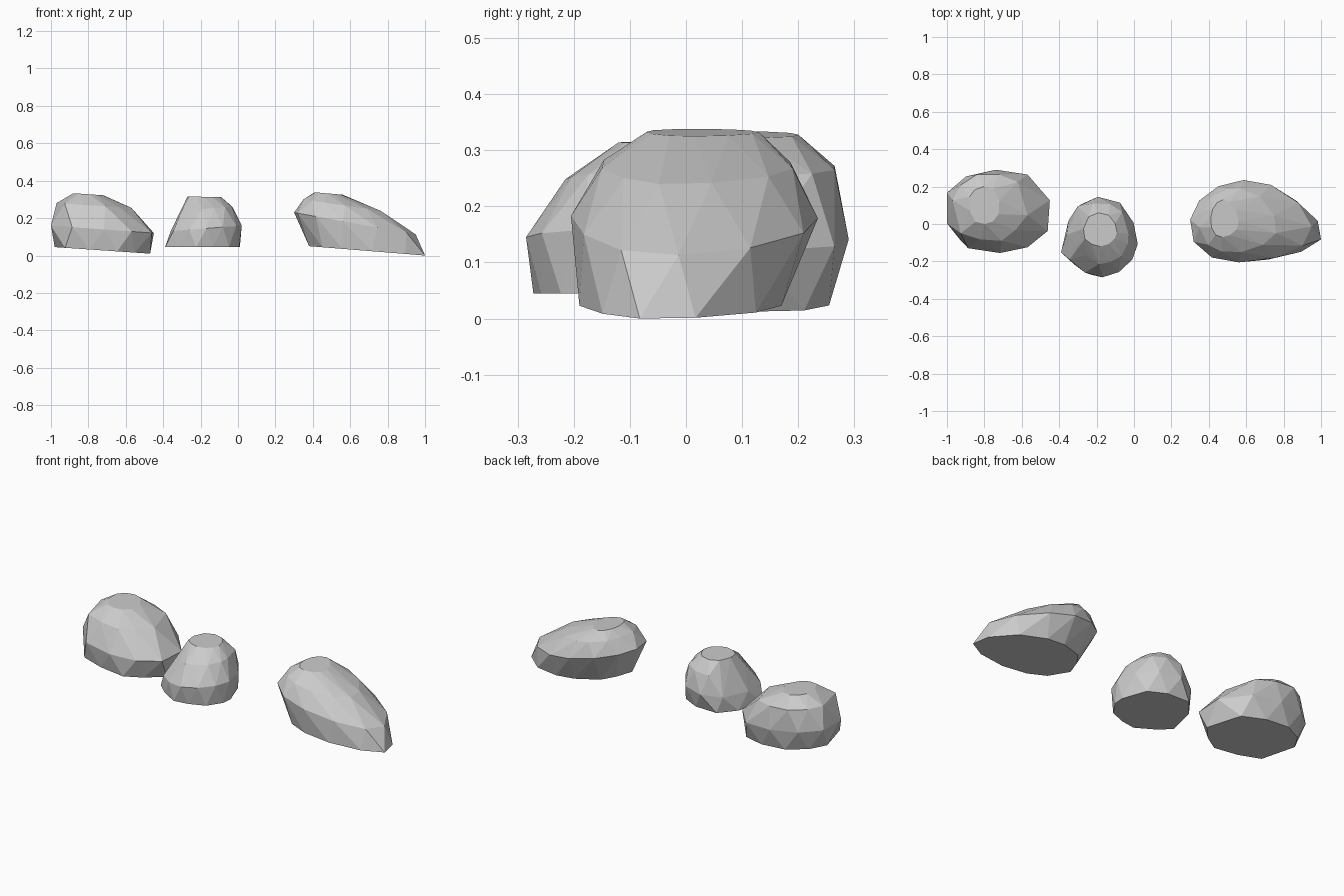
import bpy, bmesh

if "Cube" in bpy.data.objects:
    bpy.data.objects.remove(bpy.data.objects["Cube"])


def ring(outline, level, half_step):
    """Fit a plan outline into the level's box; z slopes from its left to right end."""
    x0, x1, y0, y1, z_left, z_right = level
    pts = outline
    if half_step:
        nxt = outline[1:] + outline[:1]
        pts = [((a[0] + b[0]) / 2, (a[1] + b[1]) / 2) for a, b in zip(outline, nxt)]
    xs, ys = [p[0] for p in pts], [p[1] for p in pts]
    out = []
    for x, y in pts:
        u = (x - min(xs)) / (max(xs) - min(xs))
        v = (y - min(ys)) / (max(ys) - min(ys))
        out.append((x0 + u * (x1 - x0), y0 + v * (y1 - y0), z_left + u * (z_right - z_left)))
    return out


def rock(name, outline, levels):
    """Faceted boulder wrapped around staggered rings."""
    bm = bmesh.new()
    for i, level in enumerate(levels):
        for co in ring(outline, level, i % 2 == 1):
            bm.verts.new(co)
    res = bmesh.ops.convex_hull(bm, input=bm.verts[:])
    loose = {g for g in res["geom_interior"] + res["geom_unused"]
             if isinstance(g, bmesh.types.BMVert)}
    bmesh.ops.delete(bm, geom=list(loose), context='VERTS')
    bmesh.ops.recalc_face_normals(bm, faces=bm.faces[:])
    me = bpy.data.meshes.new(name)
    bm.to_mesh(me)
    bm.free()
    ob = bpy.data.objects.new(name, me)
    bpy.context.collection.objects.link(ob)
    return ob


# Levels run base, belly, shoulder, crown: x0, x1, y0, y1, z left, z right
# Left rounded boulder
rock("left_rock",
     [(-1, .12), (-.94, .22), (-.82, .29), (-.66, .29), (-.52, .24), (-.45, .02),
      (-.54, -.08), (-.64, -.15), (-.80, -.14), (-.94, -.10)],
     [(-.98, -.47, -.135, .255, .045, .01),
      (-1.0, -.45, -.155, .29, .16, .12),
      (-.97, -.57, -.09, .265, .28, .255),
      (-.88, -.72, .00, .20, .333, .322)])

# Small middle boulder
rock("middle_rock",
     [(-.39, -.15), (-.35, .04), (-.27, .145), (-.13, .14), (-.03, .085), (.02, -.07),
      (.015, -.14), (-.04, -.23), (-.13, -.27), (-.22, -.285), (-.32, -.22)],
     [(-.39, .01, -.272, .11, .045, .045),
      (-.36, .02, -.285, .145, .13, .16),
      (-.30, -.03, -.215, .11, .24, .26),
      (-.27, -.09, -.12, .06, .315, .313)])

# Right long boulder tapering to a pointed foot
rock("right_rock",
     [(.30, -.03), (.34, .08), (.40, .17), (.55, .23), (.68, .235), (.85, .18),
      (.98, .05), (1, -.07), (.88, -.15), (.68, -.2), (.5, -.195), (.38, -.15)],
     [(.38, 1.0, -.19, .17, .05, .0),
      (.30, .95, -.205, .235, .23, .113),
      (.35, .76, -.15, .19, .30, .24),
      (.41, .56, -.07, .13, .338, .325)])
